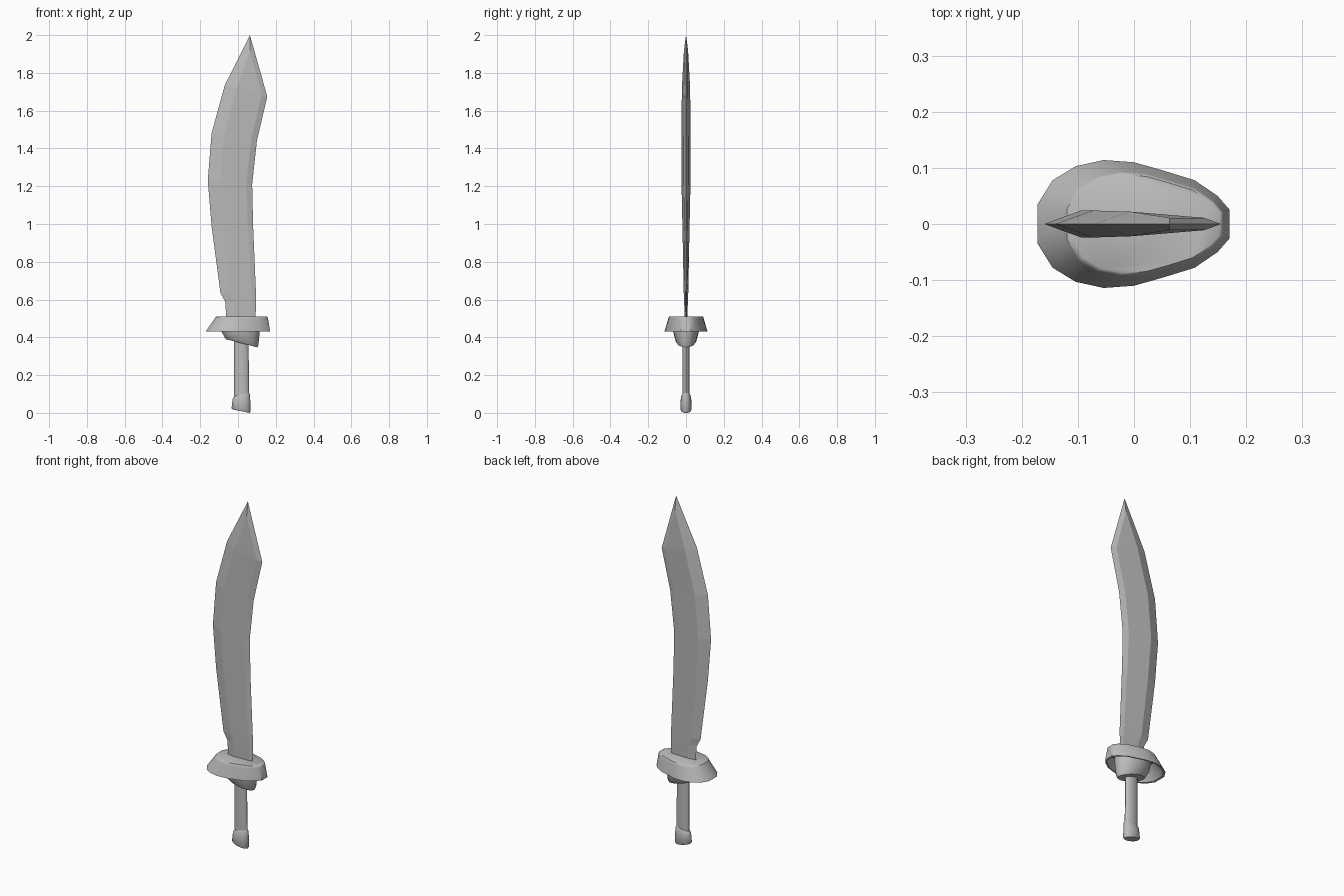
import bpy
import bmesh
import math

if "Cube" in bpy.data.objects:
    bpy.data.objects.remove(bpy.data.objects["Cube"])

steel = bpy.data.materials.new("grey_steel")
steel.use_nodes = True
GREY = (0.5, 0.5, 0.5, 1)
steel.diffuse_color = GREY
steel.node_tree.nodes["Principled BSDF"].inputs["Base Color"].default_value = GREY


def loft(name, rings, smooth=None, merge=False):
    """Skin a list of equal-length rings and cap both ends."""
    bm = bmesh.new()
    loops = [[bm.verts.new(p) for p in ring] for ring in rings]
    n = len(loops[0])
    for a, b in zip(loops, loops[1:]):
        for i in range(n):
            j = (i + 1) % n
            bm.faces.new((a[i], a[j], b[j], b[i]))
    bm.faces.new(loops[0][::-1])
    bm.faces.new(loops[-1])
    if merge:
        bmesh.ops.remove_doubles(bm, verts=bm.verts, dist=0.0005)
    bmesh.ops.recalc_face_normals(bm, faces=bm.faces)
    mesh = bpy.data.meshes.new(name)
    bm.to_mesh(mesh)
    bm.free()
    mesh.materials.append(steel)
    ob = bpy.data.objects.new(name, mesh)
    bpy.context.collection.objects.link(ob)
    if smooth:
        bpy.ops.object.select_all(action="DESELECT")
        bpy.context.view_layer.objects.active = ob
        ob.select_set(True)
        bpy.ops.object.shade_smooth_by_angle(angle=math.radians(smooth))
    return ob


def oval(x0, x1, ry, z0, z1, n=16):
    """Oval ring from x0 to x1 whose height slopes from z0 to z1."""
    ring = []
    for i in range(n):
        a = math.tau * i / n
        t = (1 + math.cos(a)) / 2
        ring.append((x0 + (x1 - x0) * t, ry * math.sin(a), z0 + (z1 - z0) * t))
    return ring


# Blade: six-sided sections given by back edge, front edge, ridge thickness
stations = [
    ((-0.06, 0.48), (0.093, 0.48), 0.006),
    ((-0.068, 0.59), (0.095, 0.59), 0.01),
    ((-0.093, 0.635), (0.095, 0.64), 0.012),
    ((-0.14, 0.99), (0.08, 0.99), 0.019),
    ((-0.16, 1.23), (0.075, 1.21), 0.024),
    ((-0.14, 1.48), (0.10, 1.44), 0.024),
    ((-0.07, 1.735), (0.155, 1.675), 0.022),
]
blade_rings = []
for (lx, lz), (rx, rz), t in stations:
    def at(f, y):
        return (lx + (rx - lx) * f, y, lz + (rz - lz) * f)
    blade_rings.append([at(0, 0), at(0.28, -t), at(0.87, -t * 0.5),
                        at(1, 0), at(0.87, t * 0.5), at(0.28, t)])
tip, low = (0.063, 0, 2.0), 1.92
blade_rings.append([tip, (0.063, -0.011, low), (0.063, -0.011, low),
                    tip, (0.063, 0.011, low), (0.063, 0.011, low)])
loft("blade", blade_rings, merge=True)

# Guard: egg-shaped flared skirt, hollow underneath
half = [(-0.172, 0.035), (-0.145, 0.078), (-0.104, 0.103), (-0.054, 0.114),
        (0, 0.11), (0.053, 0.095), (0.108, 0.078), (0.149, 0.05), (0.17, 0.026)]
egg = half + [(x, -y) for x, y in reversed(half)]


def egg_ring(x0, x1, sy, z):
    s = (x1 - x0) / 0.342
    return [(x0 + (x + 0.172) * s, y * sy, z) for x, y in egg]


loft("guard", [
    egg_ring(-0.105, 0.147, 0.74, 0.49),
    egg_ring(-0.16, 0.16, 0.94, 0.43),
    egg_ring(-0.172, 0.17, 1, 0.43),
    egg_ring(-0.123, 0.159, 0.82, 0.5),
    egg_ring(-0.119, 0.157, 0.8, 0.507),
    egg_ring(-0.11, 0.152, 0.77, 0.51),
], smooth=40)

# Collar: slanted cup between guard and grip
loft("collar", [
    oval(-0.1, 0.118, 0.074, 0.495, 0.495),
    oval(-0.087, 0.115, 0.068, 0.43, 0.43),
    oval(-0.07, 0.108, 0.055, 0.4, 0.36),
    oval(-0.064, 0.103, 0.045, 0.39, 0.347),
], smooth=40)

# Grip: slim oval rod
loft("grip", [
    oval(-0.02, 0.056, 0.018, 0.42, 0.4),
    oval(-0.02, 0.056, 0.018, 0.34, 0.34),
    oval(-0.02, 0.06, 0.018, 0.07, 0.07),
], smooth=40)

# Pommel: slanted end cap
loft("pommel", [
    oval(-0.02, 0.058, 0.02, 0.088, 0.108),
    oval(-0.027, 0.064, 0.026, 0.08, 0.095),
    oval(-0.03, 0.065, 0.029, 0.06, 0.06),
    oval(-0.034, 0.067, 0.029, 0.025, 0.008),
    oval(-0.028, 0.062, 0.025, 0.018, 0.0),
], smooth=40)
